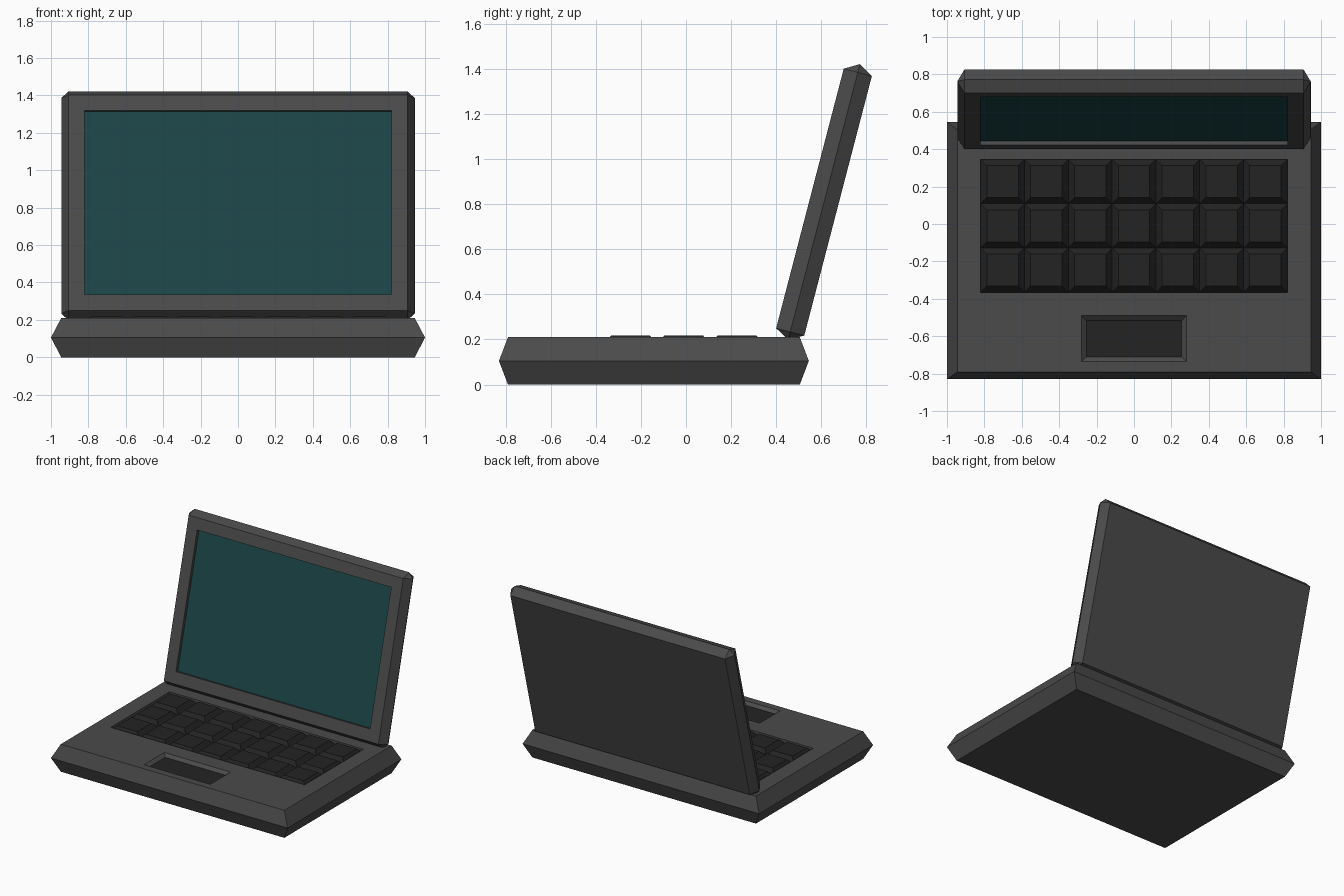
import bpy, bmesh, math
from mathutils import Matrix

if "Cube" in bpy.data.objects:
    bpy.data.objects.remove(bpy.data.objects["Cube"])


def material(name, rgb):
    m = bpy.data.materials.new(name)
    m.diffuse_color = (*rgb, 1)
    m.use_nodes = True
    m.node_tree.nodes["Principled BSDF"].inputs["Base Color"].default_value = m.diffuse_color
    return m


BODY = material("dark_grey", (0.07, 0.07, 0.07))
BLACK = material("near_black", (0.017, 0.017, 0.017))
TEAL = material("screen_teal", (0.011, 0.06, 0.062))


def rect(x0, x1, y0, y1, z):
    return [(x, y, z) for x in (x0, x1) for y in (y0, y1)]


def hull(name, points, mat, matrix=Matrix()):
    """Flat-faced convex solid through the given points."""
    bm = bmesh.new()
    for p in points:
        bm.verts.new(p)
    bmesh.ops.convex_hull(bm, input=bm.verts[:])
    bmesh.ops.dissolve_limit(bm, angle_limit=0.01, verts=bm.verts[:], edges=bm.edges[:])
    bmesh.ops.recalc_face_normals(bm, faces=bm.faces[:])
    me = bpy.data.meshes.new(name)
    bm.to_mesh(me)
    bm.free()
    me.materials.append(mat)
    ob = bpy.data.objects.new(name, me)
    ob.matrix_world = matrix
    bpy.context.collection.objects.link(ob)
    return ob


def cut(target, cutter):
    mod = target.modifiers.new(cutter.name, 'BOOLEAN')
    mod.operation = 'DIFFERENCE'
    mod.solver = 'EXACT'
    mod.object = cutter
    cutter.hide_render = True
    cutter.display_type = 'WIRE'


TOP = 0.21

# Base with bulging sides
base = hull("base", rect(-.945, .945, -.79, .505, 0) + rect(-1, 1, -.83, .545, TOP / 2)
            + rect(-.945, .945, -.79, .505, TOP), BODY)

# Keyboard well and touchpad recess with sloped walls
KX, KY0, KY1, KZ = .82, -.365, .345, .183
cut(base, hull("keyboard_cutter", rect(-KX, KX, KY0, KY1, KZ)
               + rect(-KX, KX, KY0, KY1, .3), BODY))
PAD_Z = .187
cut(base, hull("touchpad_cutter", rect(-.255, .255, -.71, -.515, PAD_Z)
               + rect(-.28, .28, -.735, -.49, TOP)
               + rect(-.28, .28, -.735, -.49, .3), BODY))
hull("touchpad", rect(-.255, .255, -.71, -.515, PAD_Z - .01)
     + rect(-.255, .255, -.71, -.515, PAD_Z + .002), BLACK)

# Keys: tapered blocks filling the well
COLS, ROWS = 7, 3
dx, dy, taper = 2 * KX / COLS, (KY1 - KY0) / ROWS, .033
for i in range(COLS):
    for j in range(ROWS):
        x, y = -KX + i * dx, KY0 + j * dy
        hull(f"key_{j}_{i}", rect(x, x + dx, y, y + dy, KZ)
             + rect(x + taper, x + dx - taper, y + taper, y + dy - taper, .218), BLACK)

# Lid: modelled flat (screen side at z = 0), then tilted up
H, T = 1.19, .129
tilt = Matrix.Translation((0, .40, .25)) @ Matrix.Rotation(math.radians(75.4), 4, 'X')
lid = hull("lid", rect(-.907, .907, 0, H, 0) + rect(-.907, .907, 0, H, -T)
           + rect(-.945, .945, 0, H, -T / 2)
           + rect(-.907, .907, -.036, H + .038, -T / 2), BODY, tilt)

# Screen recess and panel
S = (-.82, .82, .088, 1.105)
cut(lid, hull("screen_cutter", rect(*S, -.025) + rect(*S, .1), BODY, tilt))
hull("screen", rect(*S, -.035) + rect(*S, -.023), TEAL, tilt)
